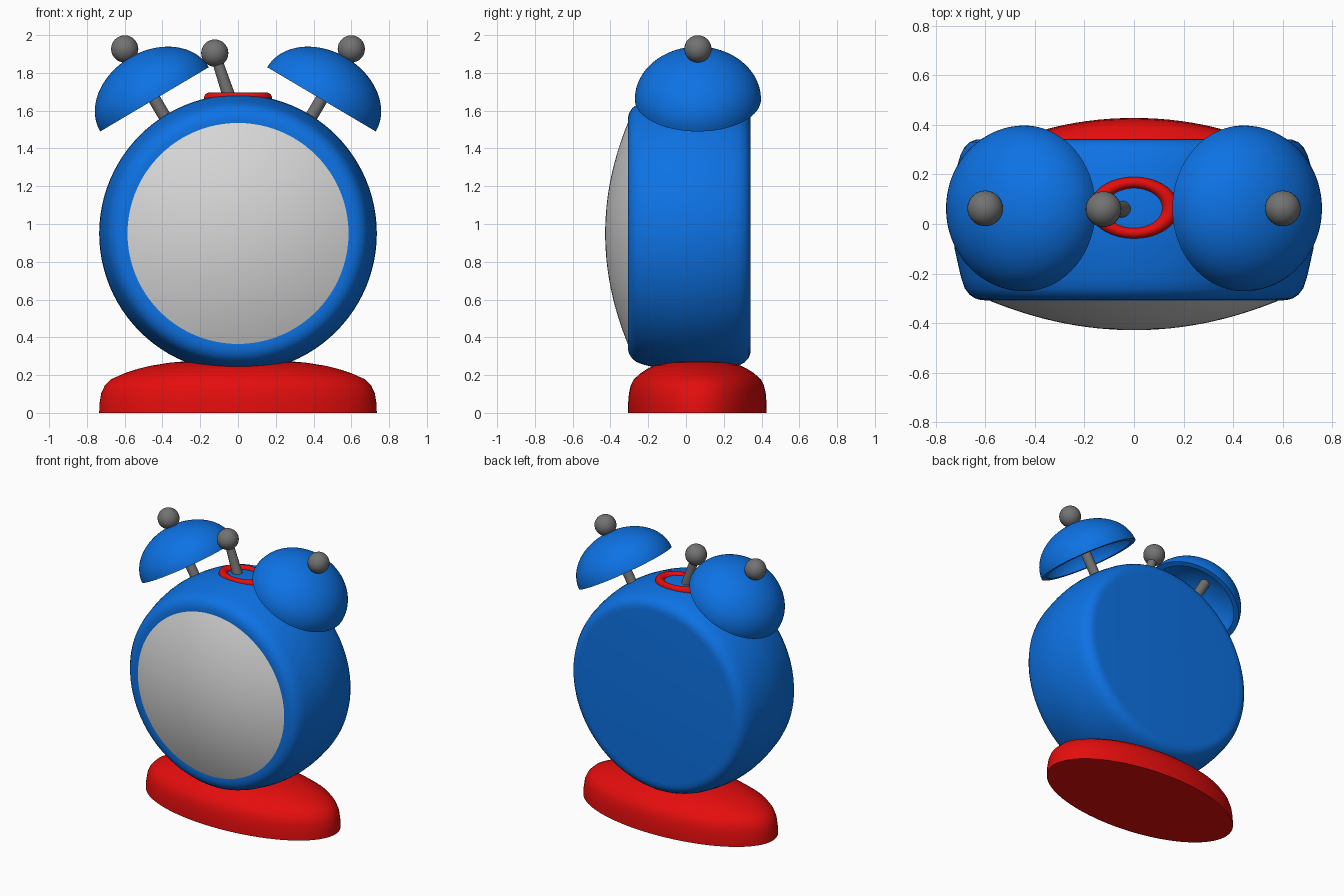
import bpy, bmesh, math
from mathutils import Matrix, Vector

if "Cube" in bpy.data.objects:
    bpy.data.objects.remove(bpy.data.objects["Cube"])

def material(name, rgb):
    m = bpy.data.materials.new(name)
    m.diffuse_color = (*rgb, 1)
    m.use_nodes = True
    m.node_tree.nodes["Principled BSDF"].inputs["Base Color"].default_value = m.diffuse_color
    return m

BLUE = material("blue", (0.004, 0.17, 0.78))
RED = material("red", (0.78, 0.004, 0.004))
WHITE = material("pale grey", (0.68, 0.68, 0.68))
GREY = material("dark grey", (0.17, 0.17, 0.17))

def finish(bm, name, mat, matrix, angle=40):
    bmesh.ops.remove_doubles(bm, verts=bm.verts, dist=1e-5)
    bmesh.ops.recalc_face_normals(bm, faces=bm.faces)
    bm.transform(matrix)
    me = bpy.data.meshes.new(name)
    bm.to_mesh(me)
    bm.free()
    me.materials.append(mat)
    ob = bpy.data.objects.new(name, me)
    bpy.context.collection.objects.link(ob)
    bpy.ops.object.select_all(action='DESELECT')
    ob.select_set(True)
    bpy.context.view_layer.objects.active = ob
    bpy.ops.object.shade_smooth_by_angle(angle=math.radians(angle))
    return ob

def lathe(name, profile, mat, matrix, closed=False, steps=96):
    """Spin (radius, height) points around local z."""
    bm = bmesh.new()
    vs = [bm.verts.new((r, 0, h)) for r, h in profile]
    edges = [bm.edges.new(p) for p in zip(vs, vs[1:])]
    if closed:
        edges.append(bm.edges.new((vs[-1], vs[0])))
    bmesh.ops.spin(bm, geom=vs + edges, cent=(0, 0, 0), axis=(0, 0, 1),
                   angle=math.tau, steps=steps)
    return finish(bm, name, mat, matrix)

def ball(name, centre, radius):
    bm = bmesh.new()
    bmesh.ops.create_uvsphere(bm, u_segments=32, v_segments=16, radius=radius)
    finish(bm, name, GREY, Matrix.Translation(centre))

def rod(name, a, b, r1, r2):
    a, b = Vector(a), Vector(b)
    bm = bmesh.new()
    bmesh.ops.create_cone(bm, cap_ends=True, segments=32, radius1=r1, radius2=r2,
                          depth=(b - a).length)
    rot = (b - a).to_track_quat('Z', 'Y').to_matrix().to_4x4()
    finish(bm, name, GREY, Matrix.Translation((a + b) / 2) @ rot)

def quarter(r, h, n=20):
    return [(r * math.cos(i * math.pi / 2 / n), h * math.sin(i * math.pi / 2 / n))
            for i in range(n + 1)]

DEPTH = 0.06  # y of the mid plane shared by base, bells and hammer
facing = Matrix.Translation((0, 0, 0.95)) @ Matrix.Rotation(-math.pi / 2, 4, 'X')

# Barrel-shaped case, spun around the front-back axis
lathe("case", [(0, -0.305), (0.59, -0.308), (0.615, -0.307), (0.64, -0.3),
               (0.664, -0.284), (0.682, -0.26), (0.696, -0.22), (0.709, -0.165),
               (0.723, -0.1), (0.732, -0.03), (0.735, 0.03), (0.732, 0.1),
               (0.724, 0.17), (0.711, 0.24), (0.699, 0.28), (0.683, 0.31),
               (0.662, 0.33), (0.638, 0.34), (0.61, 0.342), (0, 0.342)], BLUE, facing)

# Domed dial
dial = [(0.59 * i / 16, -0.428 + 0.122 * (i / 16) ** 2) for i in range(17)]
lathe("dial", dial + [(0.585, -0.29), (0, -0.29)], WHITE, facing)

# Oval base with rounded shoulder
lathe("base", [(0, 0), (0.735, 0), (0.733, 0.05), (0.724, 0.105), (0.705, 0.145),
               (0.672, 0.178), (0.6, 0.21), (0.53, 0.233), (0.46, 0.25),
               (0.36, 0.266), (0.24, 0.276), (0.12, 0.28), (0, 0.281)], RED,
      Matrix.Translation((0, DEPTH, 0)) @ Matrix.Diagonal((1, 0.5, 1, 1)))

# Oval collar around the hammer
tube = [(0.1465 + 0.0335 * math.cos(k * math.tau / 20),
         0.03 * math.sin(k * math.tau / 20)) for k in range(20)]
lathe("hammer_collar", tube, RED,
      Matrix.Translation((0, DEPTH + 0.005, 1.667)) @ Matrix.Diagonal((1, 0.694, 1, 1)),
      closed=True)

# Hammer
rod("hammer_rod", (-0.022, DEPTH, 1.6), (-0.122, DEPTH, 1.9), 0.036, 0.027)
ball("hammer_ball", (-0.123, DEPTH, 1.905), 0.072)

# Hollow bells, each with a post and a knob
shell = quarter(0.334, 0.257) + quarter(0.298, 0.22)[::-1]
for side, s in (("left", -1), ("right", 1)):
    tilt = Matrix.Translation((s * 0.442, DEPTH + 0.003, 1.66)) @ \
        Matrix.Rotation(s * math.radians(30.6), 4, 'Y')
    lathe(side + "_bell", shell, BLUE, tilt, closed=True)
    rod(side + "_bell_post", tilt @ Vector((0, 0, -0.25)), tilt @ Vector((0, 0, 0.235)),
        0.033, 0.033)
    ball(side + "_bell_knob", tilt @ Vector((0, 0, 0.31)), 0.072)
